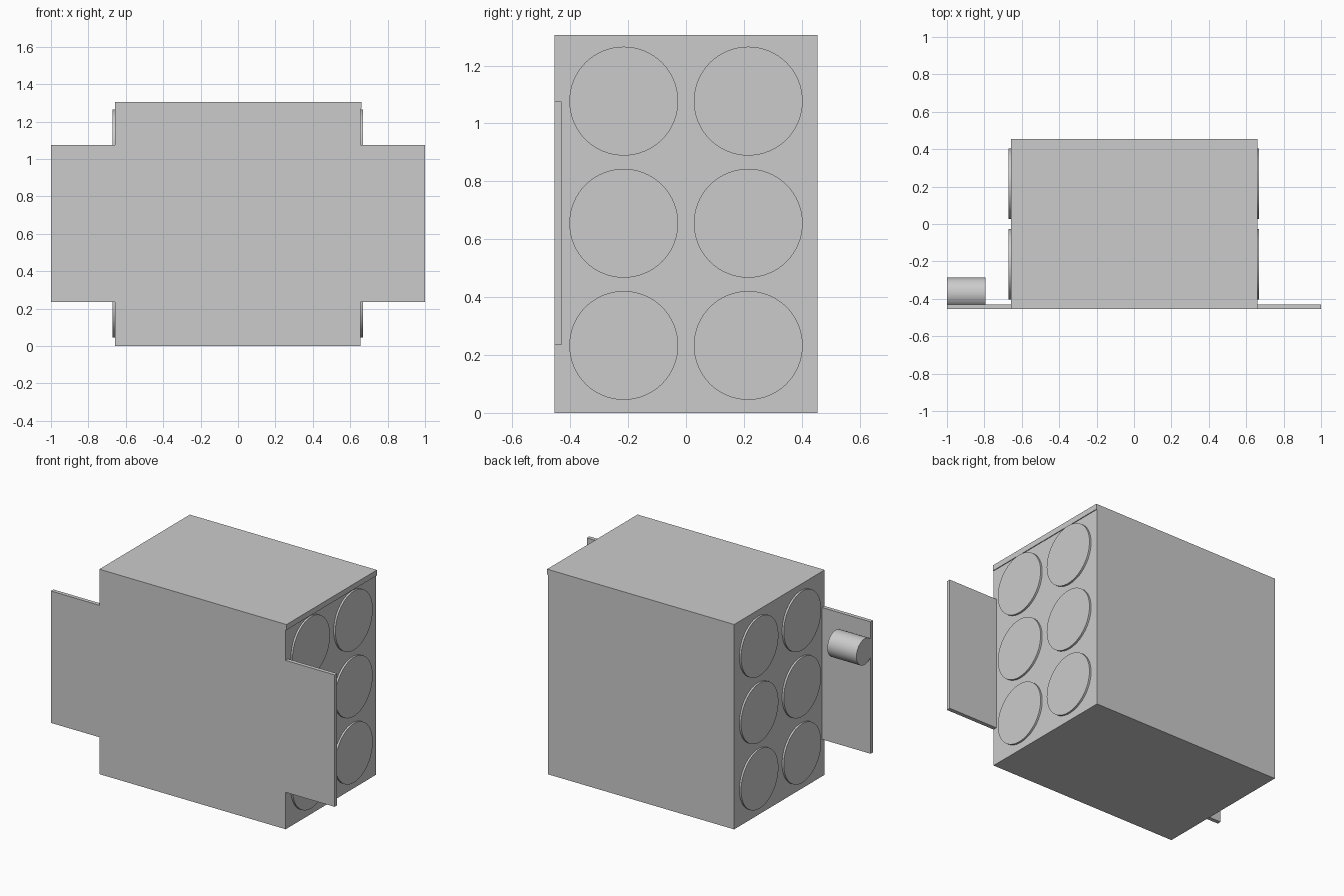
import bpy
import math

if "Cube" in bpy.data.objects:
    bpy.data.objects.remove(bpy.data.objects["Cube"], do_unlink=True)

grey = bpy.data.materials.new("light_grey")
grey.use_nodes = True
grey.diffuse_color = (0.6, 0.6, 0.6, 1)
grey.node_tree.nodes["Principled BSDF"].inputs["Base Color"].default_value = (0.6, 0.6, 0.6, 1)


def box(name, low, high):
    """Box between two opposite corners."""
    centre = [(a + b) / 2 for a, b in zip(low, high)]
    bpy.ops.mesh.primitive_cube_add(size=1, location=centre)
    obj = bpy.context.object
    obj.name = name
    obj.scale = [b - a for a, b in zip(low, high)]
    bpy.ops.object.transform_apply(location=False, rotation=False, scale=True)
    obj.data.materials.append(grey)
    return obj


def x_cylinder(name, radius, x0, x1, y, z):
    """Smooth cylinder lying along x."""
    bpy.ops.mesh.primitive_cylinder_add(
        vertices=64, radius=radius, depth=abs(x1 - x0),
        location=((x0 + x1) / 2, y, z), rotation=(0, math.pi / 2, 0))
    obj = bpy.context.object
    obj.name = name
    bpy.ops.object.shade_smooth_by_angle(angle=math.radians(35))
    obj.data.materials.append(grey)
    return obj


LEFT, RIGHT = 0.655, -0.658
BACK, TOP, LID = 0.455, 1.305, 1.27

# Main block and its slightly overhanging lid
box("body", (RIGHT, -BACK, 0), (LEFT, BACK, LID))
box("lid", (RIGHT, -BACK, LID), (LEFT + 0.005, BACK, TOP))

# Thin mounting flanges flush with the front
box("left_flange", (LEFT, -BACK, 0.235), (1, -0.43, 1.075))
box("right_flange", (-1, -BACK, 0.235), (RIGHT, -0.43, 1.075))

# Two columns of three raised discs on each side
for side, face, sign in (("left", LEFT, 1), ("right", RIGHT, -1)):
    for column, y in (("front", -0.215), ("back", 0.215)):
        for row in range(3):
            x_cylinder(f"{side}_{column}_disc_{row + 1}", 0.188,
                       face - sign * 0.01, face + sign * 0.012,
                       y, 0.233 + row * 0.422)

# Short barrel behind the right flange
x_cylinder("barrel", 0.083, -1, -0.795, -0.37, 0.908)
